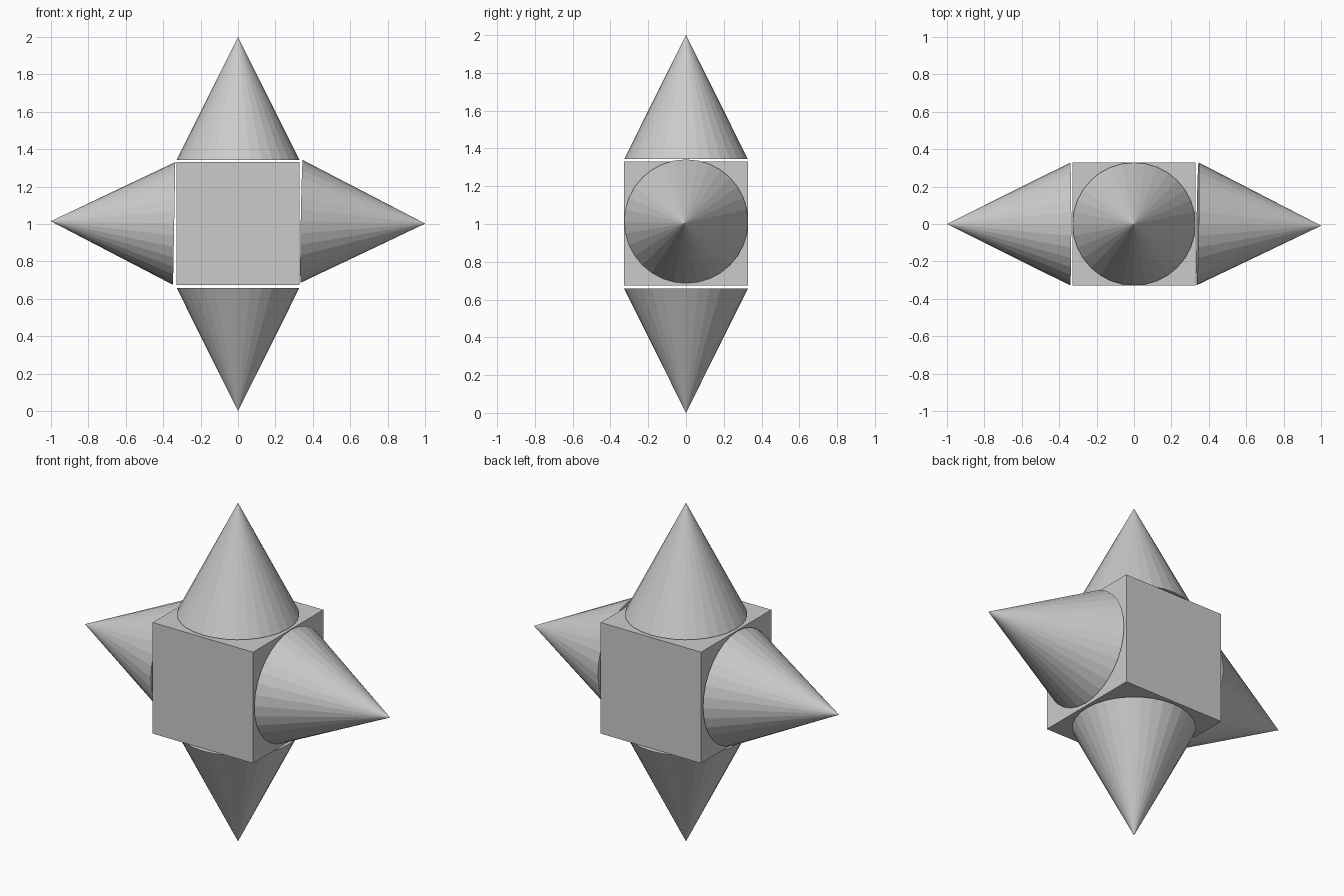
import bpy
from mathutils import Vector

if "Cube" in bpy.data.objects:
    bpy.data.objects.remove(bpy.data.objects["Cube"])

S = 0.328  # half the cube edge, also the cone radius


def cone(name, base, apex):
    """32-sided spike from its base centre to its tip."""
    base, apex = Vector(base), Vector(apex)
    axis = apex - base
    bpy.ops.mesh.primitive_cone_add(
        vertices=32, radius1=S, radius2=0, depth=axis.length,
        location=(base + apex) / 2,
        rotation=axis.to_track_quat('Z', 'Y').to_euler())
    bpy.context.object.name = name


# central block
bpy.ops.mesh.primitive_cube_add(size=2 * S, location=(0, 0, 1.002))
bpy.context.object.name = "centre_block"

# four spikes; the side ones are very slightly tilted
cone("top_spike", (0, 0, 1.343), (0, 0, 2.0))
cone("bottom_spike", (0, 0, 0.659), (0, 0, 0.0))
cone("left_spike", (-0.341, 0, 1.003), (-1.0, 0, 1.015))
cone("right_spike", (0.340, 0.001, 1.014), (1.0, -0.009, 1.002))
